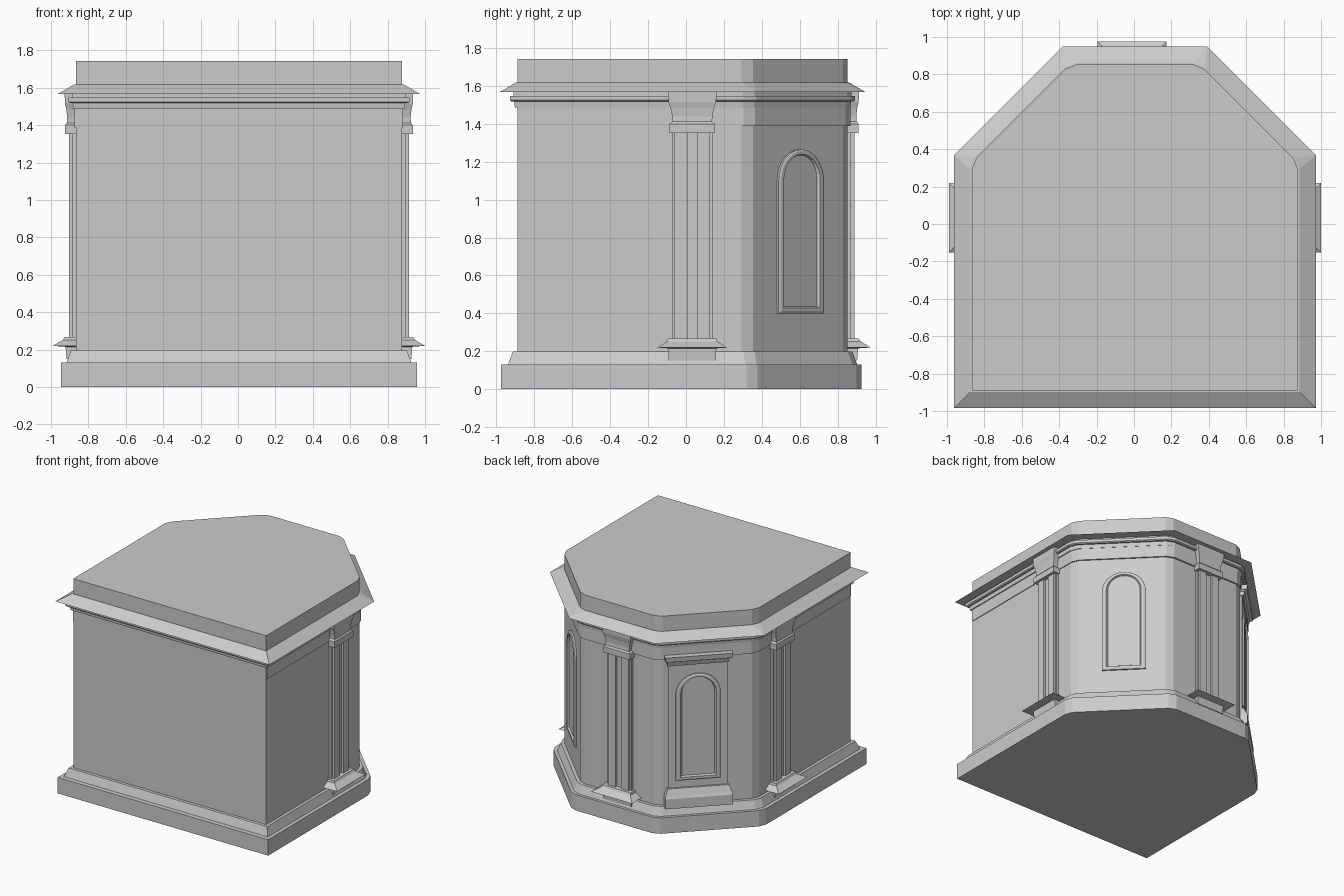
import bpy, bmesh
from math import sin, cos, pi, sqrt
from mathutils import Matrix, Vector

if "Cube" in bpy.data.objects:
    bpy.data.objects.remove(bpy.data.objects["Cube"])


def make(name, verts, faces, M=Matrix()):
    bm = bmesh.new()
    vs = [bm.verts.new(M @ Vector(v)) for v in verts]
    for f in faces:
        bm.faces.new([vs[i] for i in f])
    bmesh.ops.recalc_face_normals(bm, faces=bm.faces[:])
    me = bpy.data.meshes.new(name)
    bm.to_mesh(me)
    bm.free()
    ob = bpy.data.objects.new(name, me)
    bpy.context.collection.objects.link(ob)
    return ob


def loft(name, rings, M=Matrix()):
    """Skin a stack of rings with equal point counts and cap both ends."""
    n = len(rings[0])
    verts = [p for r in rings for p in r]
    faces = [(k*n + i, k*n + (i+1) % n, (k+1)*n + (i+1) % n, (k+1)*n + i)
             for k in range(len(rings) - 1) for i in range(n)]
    faces += [tuple(range(n)), tuple(range(len(verts) - n, len(verts)))]
    return make(name, verts, faces, M)


# Footprint: square front, two cut back corners with small chamfers
CX, HW, FRONT, BACK, DIAG = 0.005, 0.872, -0.889, 0.853, 1.2


def plan(z, off, chamfer=0.035, dy=0.0):
    w, b, d = HW + off, BACK + off, DIAG + off*sqrt(2)
    c = chamfer
    half = [(w, FRONT - off), (w, d - w - c), (w - c*.7, d - w + c*.7),
            (d - b + c*.7, b - c*.7), (d - b - c, b)]
    pts = half + [(-x, y) for x, y in reversed(half)]
    return [(x + CX, y + dy, z) for x, y in pts]


def course(name, profile, chamfer=0.035, dy=0.0):
    loft(name, [plan(z, o, chamfer, dy) for z, o in profile])


# Main horizontal courses
course("plinth", [(0, .08), (.13, .08)], dy=-.008)
course("sloped_step", [(.13, .05), (.198, .025)])
course("walls", [(.19, 0), (1.5, 0)])
course("frieze", [(1.388, .006), (1.49, .006)], dy=.008)
course("entablature", [(1.487, .014), (1.518, .018), (1.518, .032),
                       (1.525, .04), (1.548, .04), (1.548, .02), (1.57, .02)])
loft("cornice", [plan(1.567, .01), plan(1.567, .096, .002), plan(1.618, .008)])
course("attic", [(1.6, 0), (1.742, 0)])


def frame(x, y, n):
    """Local axes on a wall: u along it, w outward, z up."""
    n = Vector((n[0], n[1], 0)).normalized()
    M = Matrix.Identity(4)
    M.col[0] = (n.y, -n.x, 0, 0)
    M.col[1] = (n.x, n.y, 0, 0)
    M.col[3] = (x, y, 0, 1)
    return M


def stack(name, profile, M, u=0.0):
    """Rectangular block on a wall from (z, half width, projection) steps."""
    loft(name, [[(u - h, -.03, z), (u + h, -.03, z), (u + h, d, z), (u - h, d, z)]
                for z, h, d in profile], M)


def pilaster(side, M):
    stack(side + "_pilaster_base",
          [(.15, .126, .05), (.215, .126, .055), (.22, .185, .123),
           (.252, .132, .068), (.268, .128, .06)], M)
    stack(side + "_pilaster_shaft", [(.26, .108, .018), (1.36, .108, .018)], M)
    for u in (-.06, .06):
        stack(side + "_pilaster_rib", [(.26, .034, .037), (1.36, .034, .037)], M, u)
    stack(side + "_pilaster_capital",
          [(1.352, .12, .058), (1.4, .12, .058), (1.412, .105, .048),
           (1.44, .106, .046), (1.48, .114, .05), (1.515, .126, .058),
           (1.568, .128, .06)], M)


# Pilasters on both sides and the back
pilaster("right", frame(CX + HW, .033, (1, 0)))
pilaster("left", frame(CX - HW, .033, (-1, 0)))
pilaster("back", frame(-.01, BACK, (0, 1)))


def arch(hw, z0, top, w, segs=14):
    zc = top - hw
    return [(-hw, w, z0), (hw, w, z0)] + [
        (hw*cos(pi*i/segs), w, zc + hw*sin(pi*i/segs)) for i in range(segs + 1)]


def window(side, M, base):
    # Moulded arch surround with a shallow inset pane
    loft(side + "_arched_window",
         [arch(.17, .40, 1.265, base - .02), arch(.17, .40, 1.265, base + .012),
          arch(.155, .412, 1.255, base + .018), arch(.135, .428, 1.24, base + .018),
          arch(.124, .437, 1.235, base + .004)], M)


# Arched niches on the two diagonal walls
window("right", frame(CX + .6, .6, (1, 1)), 0)
L = frame(CX - .56, .64, (-1, 1))
window("left", L, .014)

# Full surround on the left diagonal: panel, pedestal and lintel
stack("left_surround_panel", [(.2, .225, .014), (1.4, .225, .014)], L)
stack("left_surround_pedestal", [(.19, .255, .06), (.27, .255, .06),
                                 (.29, .25, .05), (.34, .23, .03)], L)
stack("left_surround_lintel", [(1.34, .23, .025), (1.375, .235, .035),
                               (1.385, .25, .055), (1.425, .255, .06)], L)
